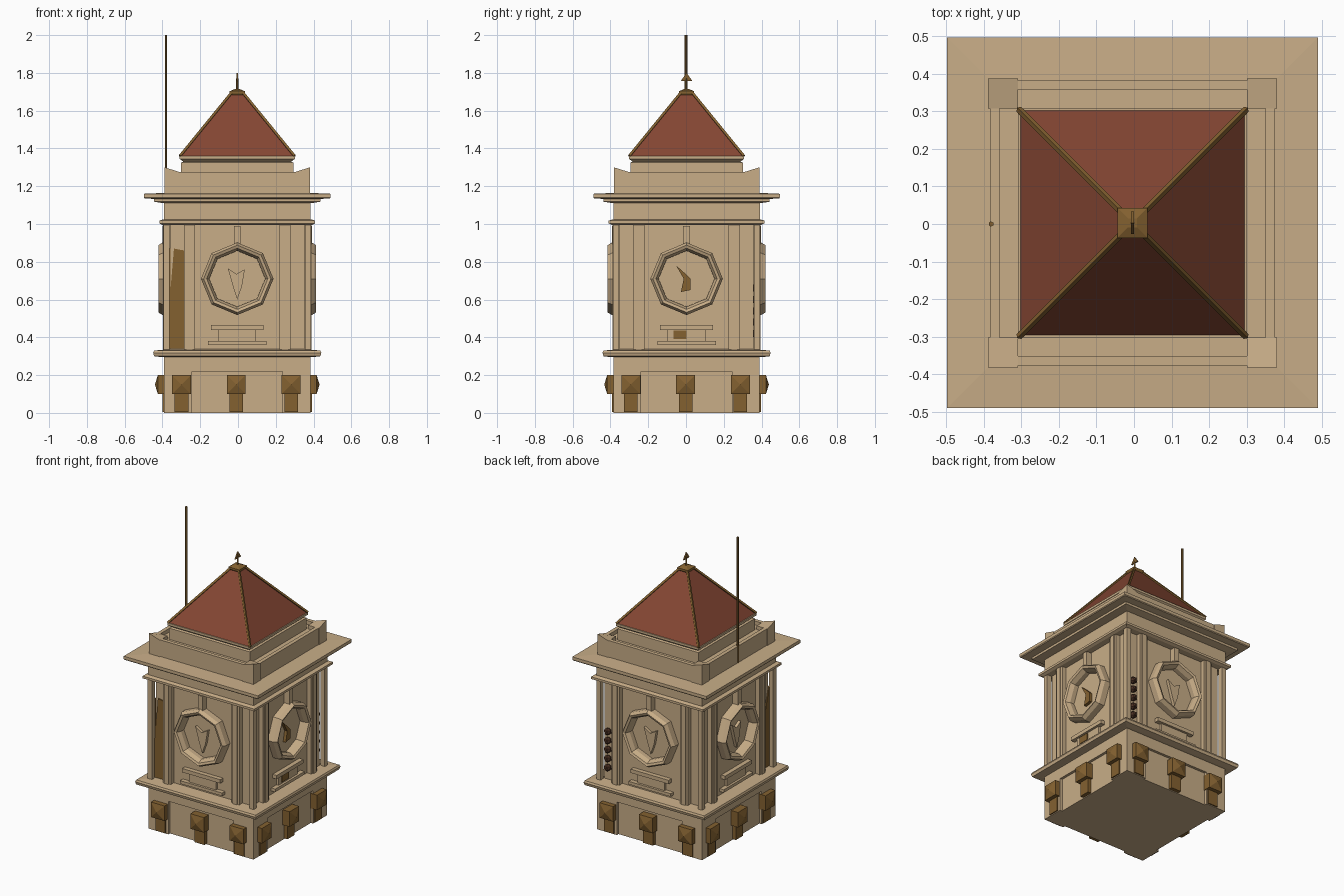
import bpy, bmesh, math
from mathutils import Matrix, Vector

if "Cube" in bpy.data.objects:
    bpy.data.objects.remove(bpy.data.objects["Cube"])

CENTRE = Matrix.Translation((-0.004, 0.003, 0))


def material(name, rgb):
    m = bpy.data.materials.new(name)
    m.diffuse_color = (*rgb, 1)
    m.use_nodes = True
    m.node_tree.nodes["Principled BSDF"].inputs["Base Color"].default_value = m.diffuse_color
    return m


STONE = material("tan stone", (0.58, 0.42, 0.245))
TILE = material("red roof tile", (0.235, 0.062, 0.033))
BRONZE = material("bronze brown", (0.23, 0.12, 0.03))
DARK = material("dark brown", (0.07, 0.03, 0.017))


def finish(bm, name, mat, sides=(0,)):
    """Repeat the front-facing mesh on the chosen sides (0 front, 1 right, 2 back, 3 left)."""
    bmesh.ops.recalc_face_normals(bm, faces=bm.faces)
    src = bpy.data.meshes.new("tmp")
    bm.to_mesh(src)
    bm.free()
    out = bmesh.new()
    for k in sides:
        src.transform(Matrix.Rotation(k * math.pi / 2, 4, 'Z'))
        out.from_mesh(src)
        src.transform(Matrix.Rotation(-k * math.pi / 2, 4, 'Z'))
    bpy.data.meshes.remove(src)
    me = bpy.data.meshes.new(name)
    out.transform(CENTRE)
    out.to_mesh(me)
    out.free()
    me.materials.append(mat)
    ob = bpy.data.objects.new(name, me)
    bpy.context.collection.objects.link(ob)
    return ob


def box(bm, x0, x1, y0, y1, z0, z1):
    m = Matrix.Translation(((x0 + x1) / 2, (y0 + y1) / 2, (z0 + z1) / 2))
    bmesh.ops.create_cube(bm, size=1, matrix=m @ Matrix.Diagonal((x1 - x0, y1 - y0, z1 - z0, 1)))


def boxes(name, mat, dims, sides=(0, 1, 2, 3)):
    bm = bmesh.new()
    for d in dims:
        box(bm, *d)
    return finish(bm, name, mat, sides)


def square_loft(name, mat, profile):
    """Square rings of (half width, z), closed at both ends."""
    bm = bmesh.new()
    rings = [[bm.verts.new((sx * h, sy * h, z)) for sx, sy in ((-1, -1), (1, -1), (1, 1), (-1, 1))]
             for h, z in profile]
    for a, b in zip(rings, rings[1:]):
        for i in range(4):
            j = (i + 1) % 4
            bm.faces.new((a[i], a[j], b[j], b[i]))
    bm.faces.new(rings[0])
    bm.faces.new(rings[-1])
    return finish(bm, name, mat)


def plate(name, mat, pts, y0, y1, sides):
    """Outline in x, z pushed out from y0 to y1."""
    bm = bmesh.new()
    f = bm.faces.new([bm.verts.new((x, y0, z)) for x, z in pts])
    r = bmesh.ops.extrude_face_region(bm, geom=[f])
    bmesh.ops.translate(bm, vec=(0, y1 - y0, 0), verts=[v for v in r["geom"] if isinstance(v, bmesh.types.BMVert)])
    return finish(bm, name, mat, sides)


def rod(bm, a, b, r, seg=4):
    a, b = Vector(a), Vector(b)
    m = Matrix.Translation((a + b) / 2) @ (b - a).to_track_quat('Z', 'Y').to_matrix().to_4x4()
    bmesh.ops.create_cone(bm, cap_ends=True, segments=seg, radius1=r, radius2=r, depth=(b - a).length, matrix=m)


ALL = (0, 1, 2, 3)

# Stacked square masses
square_loft("base_core", STONE, [(0.37, 0), (0.37, 0.22)])
square_loft("base_band", STONE, [(0.387, 0.22), (0.387, 0.30)])
square_loft("sill_ledge", STONE, [(0.40, 0.295), (0.44, 0.30), (0.445, 0.318), (0.44, 0.33), (0.36, 0.337)])
square_loft("shaft", STONE, [(0.355, 0.33), (0.355, 1.01)])
square_loft("upper_ledge", STONE, [(0.395, 0.995), (0.412, 1.003), (0.412, 1.018), (0.39, 1.025)])
square_loft("frieze", STONE, [(0.388, 1.02), (0.388, 1.115)])
square_loft("cornice", STONE, [(0.39, 1.11), (0.44, 1.118), (0.44, 1.133), (0.49, 1.135), (0.494, 1.14),
                               (0.494, 1.16), (0.38, 1.165)])
square_loft("roof_deck", STONE, [(0.365, 1.16), (0.365, 1.25)])
square_loft("roof_plinth", STONE, [(0.298, 1.25), (0.298, 1.325), (0.285, 1.33), (0.305, 1.345), (0.305, 1.36)])

# Base corner piers, shaft corner posts and inner pilasters
boxes("base_piers", STONE, [(-0.387, -0.24, -0.387, -0.24, 0, 0.225)])
boxes("corner_posts", STONE, [(-0.39, -0.358, -0.39, -0.358, 0.33, 1.0)])
boxes("pilasters", STONE, [(s * 0.2525 - 0.03, s * 0.2525 + 0.03, -0.385, -0.34, 0.33, 1.0) for s in (-1, 1)]
      + [(s * 0.2525 - 0.015, s * 0.2525 + 0.015, -0.392, -0.38, 0.33, 1.0) for s in (-1, 1)])

# Parapet with raised corner blocks
boxes("parapet_walls", STONE, [(-0.31, 0.31, -0.38, -0.355, 1.16, 1.275)])
bm = bmesh.new()
box(bm, -0.385, -0.305, -0.385, -0.305, 1.16, 1.30)
for v in bm.verts:
    if v.co.z > 1.2 and (v.co.x > -0.32 or v.co.y > -0.32):
        v.co.z = 1.275
finish(bm, "parapet_corners", STONE, ALL)

# Pyramid roof, hip ribs, cap and finial
square_loft("roof", TILE, [(0.303, 1.355), (0.03, 1.69)])
bm = bmesh.new()
rod(bm, (-0.303, -0.303, 1.36), (-0.03, -0.03, 1.695), 0.009)
finish(bm, "hip_ribs", BRONZE, ALL)
square_loft("roof_cap", BRONZE, [(0.032, 1.68), (0.04, 1.692), (0.04, 1.703), (0.012, 1.715)])
bm = bmesh.new()
rod(bm, (0, 0, 1.70), (0, 0, 1.77), 0.006)
finish(bm, "finial_stem", BRONZE)
plate("finial_vane", BRONZE, [(-0.03, 1.758), (0.03, 1.758), (0, 1.80)], -0.004, 0.004, (1,))

# Flagpole at the left parapet
bm = bmesh.new()
rod(bm, (-0.377, -0.003, 1.16), (-0.377, -0.003, 2.0), 0.007, 6)
finish(bm, "flagpole", BRONZE)

# Octagonal clock surrounds, revolved from a small profile
bm = bmesh.new()
section = [(0.192, -0.35), (0.192, -0.395), (0.178, -0.418), (0.162, -0.412), (0.148, -0.385), (0.148, -0.35)]
rings = []
for i in range(8):
    t = i * math.pi / 4
    rings.append([bm.verts.new((r * math.sin(t), y, 0.71 + r * math.cos(t))) for r, y in section])
for i in range(8):
    a, b = rings[i], rings[(i + 1) % 8]
    for j in range(6):
        k = (j + 1) % 6
        bm.faces.new((a[j], a[k], b[k], b[j]))
finish(bm, "clock_surrounds", STONE, ALL)
boxes("keystones", STONE, [(-0.018, 0.018, -0.395, -0.35, 0.89, 0.99)])

# Clock hands: the right side is bronze, the others stone
hands = [(-0.05, 0.765), (-0.005, 0.735), (0.04, 0.76), (0.025, 0.67), (0, 0.60), (-0.02, 0.66)]
plate("clock_hands", STONE, hands, -0.35, -0.375, (0, 2, 3))
plate("right_clock_hands", BRONZE, [(-0.055, 0.78), (-0.01, 0.74), (0.02, 0.71), (0.02, 0.65), (-0.03, 0.64),
                                    (-0.015, 0.71)], -0.35, -0.375, (1,))

# Small balcony shelf below each clock
boxes("clock_shelves", STONE, [(-0.14, 0.14, -0.385, -0.35, 0.44, 0.465), (-0.10, 0.10, -0.37, -0.35, 0.38, 0.44),
                               (-0.155, 0.155, -0.385, -0.35, 0.36, 0.38)])
boxes("right_shelf_panel", BRONZE, [(-0.07, 0.0, -0.376, -0.368, 0.39, 0.435)], (1,))

# Lanterns with pointed fronts and stalks
bm = bmesh.new()
for x in (-0.29, 0, 0.29):
    c = x - 0.005
    box(bm, c - 0.05, c + 0.05, -0.42, -0.365, 0.10, 0.20)
    front = min((f for f in bm.faces if abs(f.calc_center_median().x - c) < 0.01),
                key=lambda f: f.calc_center_median().y)
    tip = bmesh.ops.poke(bm, faces=[front])["verts"][0]
    tip.co.y -= 0.016
    box(bm, c - 0.036, c + 0.036, -0.395, -0.365, 0.005, 0.10)
finish(bm, "lanterns", BRONZE, ALL)

# Bronze panels beside the front left corner post
plate("front_corner_panel", BRONZE, [(-0.358, 0.34), (-0.283, 0.34), (-0.283, 0.86), (-0.335, 0.87), (-0.358, 0.60)],
      -0.354, -0.362, (0,))
plate("left_corner_panel", BRONZE, [(0.358, 0.34), (0.283, 0.34), (0.283, 0.60), (0.358, 0.87)],
      -0.354, -0.362, (3,))

# Column of dark knobs at the back
bm = bmesh.new()
for i in range(5):
    bmesh.ops.create_icosphere(bm, subdivisions=1, radius=0.026,
                               matrix=Matrix.Translation((-0.322, -0.367, 0.42 + 0.06 * i)))
finish(bm, "back_knobs", DARK, (2,))
